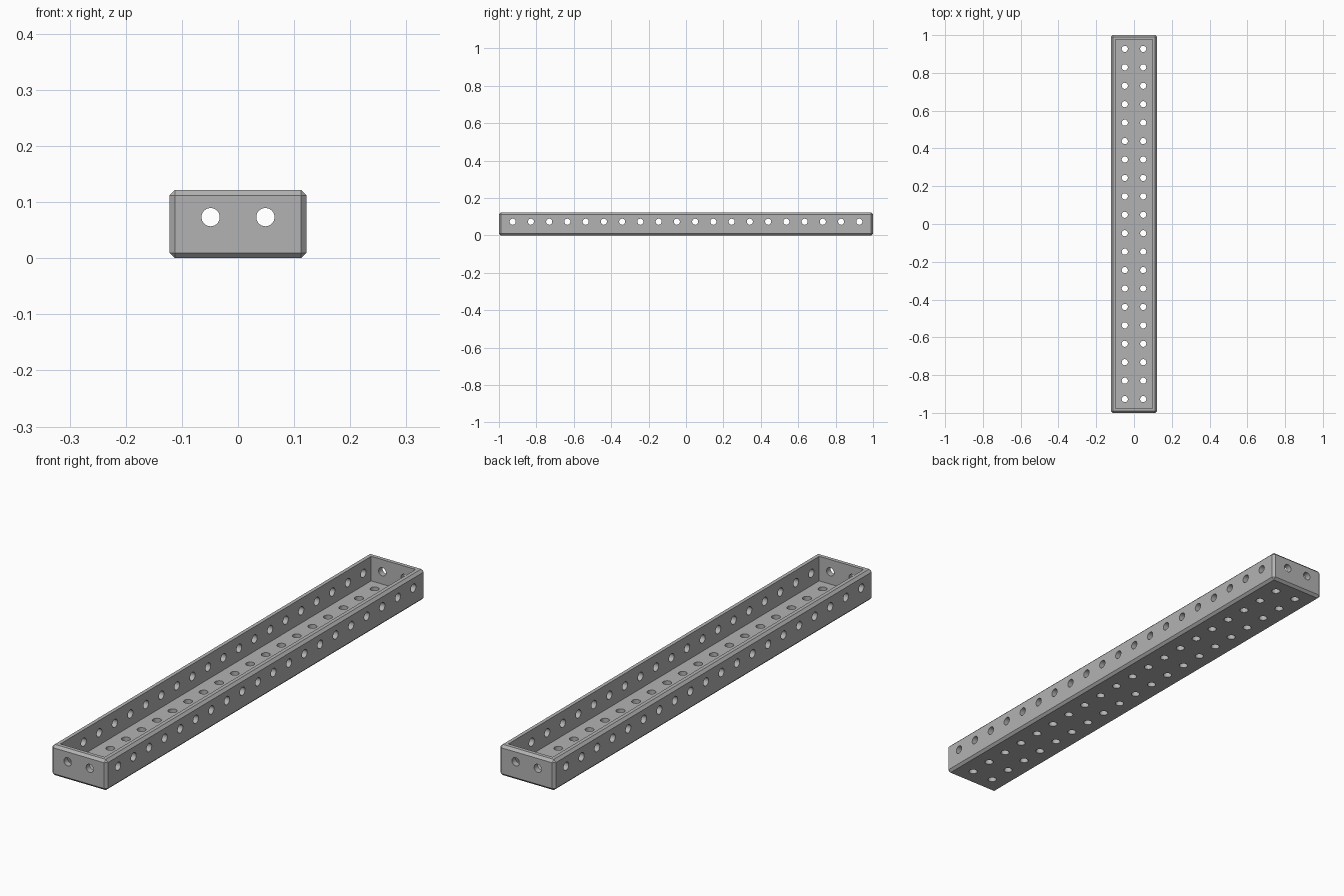
import bpy
import bmesh
from math import radians
from mathutils import Matrix, Vector

if "Cube" in bpy.data.objects:
    bpy.data.objects.remove(bpy.data.objects["Cube"], do_unlink=True)

PITCH = 2 / 20.5        # hole spacing; inside is 2 x 20 pitches
WALL = PITCH / 4        # wall and floor thickness
CHAMFER = PITCH / 10
RADIUS = PITCH / 6
HEIGHT = PITCH + WALL
COUNT = 20

grey = bpy.data.materials.new("plain_grey")
grey.use_nodes = True
colour = (0.45, 0.45, 0.45, 1)
grey.diffuse_color = colour
grey.node_tree.nodes["Principled BSDF"].inputs["Base Color"].default_value = colour


def make_object(name, bm):
    bmesh.ops.recalc_face_normals(bm, faces=bm.faces)
    mesh = bpy.data.meshes.new(name)
    bm.to_mesh(mesh)
    bm.free()
    mesh.materials.append(grey)
    obj = bpy.data.objects.new(name, mesh)
    bpy.context.collection.objects.link(obj)
    return obj


def box(size, centre):
    bm = bmesh.new()
    bmesh.ops.create_cube(bm, size=1, matrix=Matrix.Translation(centre) @ Matrix.Diagonal((*size, 1)))
    return bm


def add_hole(bm, centre, axis):
    turn = Vector((0, 0, 1)).rotation_difference(Vector(axis)).to_matrix().to_4x4()
    bmesh.ops.create_cone(bm, cap_ends=True, segments=32, radius1=RADIUS, radius2=RADIUS,
                          depth=WALL * 2, matrix=Matrix.Translation(centre) @ turn)


# Chamfered outer block
bm = box((2 * HEIGHT, 2, HEIGHT), (0, 0, HEIGHT / 2))
bmesh.ops.bevel(bm, geom=bm.edges[:], offset=CHAMFER, segments=1, affect='EDGES')
tray = make_object("perforated_tray", bm)

# Open cavity
cavity = make_object("cavity_cutter", box((2 * PITCH, COUNT * PITCH, 2 * PITCH), (0, 0, WALL + PITCH)))

# Holes through floor, long walls and end walls
bm = bmesh.new()
mid_z = WALL + PITCH / 2
for side in (-1, 1):
    for i in range(COUNT):
        y = (i - (COUNT - 1) / 2) * PITCH
        add_hole(bm, (side * PITCH / 2, y, WALL / 2), (0, 0, 1))
        add_hole(bm, (side * (PITCH + WALL / 2), y, mid_z), (1, 0, 0))
    for end in (-1, 1):
        add_hole(bm, (side * PITCH / 2, end * (1 - WALL / 2), mid_z), (0, 1, 0))
holes = make_object("hole_cutter", bm)

# Cut the block, then discard the cutters
for cutter in (cavity, holes):
    cutter.hide_render = True
    cut = tray.modifiers.new(cutter.name, 'BOOLEAN')
    cut.operation = 'DIFFERENCE'
    cut.solver = 'EXACT'
    cut.object = cutter
graph = bpy.context.evaluated_depsgraph_get()
result = bpy.data.meshes.new_from_object(tray.evaluated_get(graph))
tray.modifiers.clear()
tray.data = result
for cutter in (cavity, holes):
    bpy.data.objects.remove(cutter, do_unlink=True)

# Smooth the hole walls, keep the chamfers crisp
bpy.ops.object.select_all(action='DESELECT')
tray.select_set(True)
bpy.context.view_layer.objects.active = tray
bpy.ops.object.shade_smooth_by_angle(angle=radians(30))
